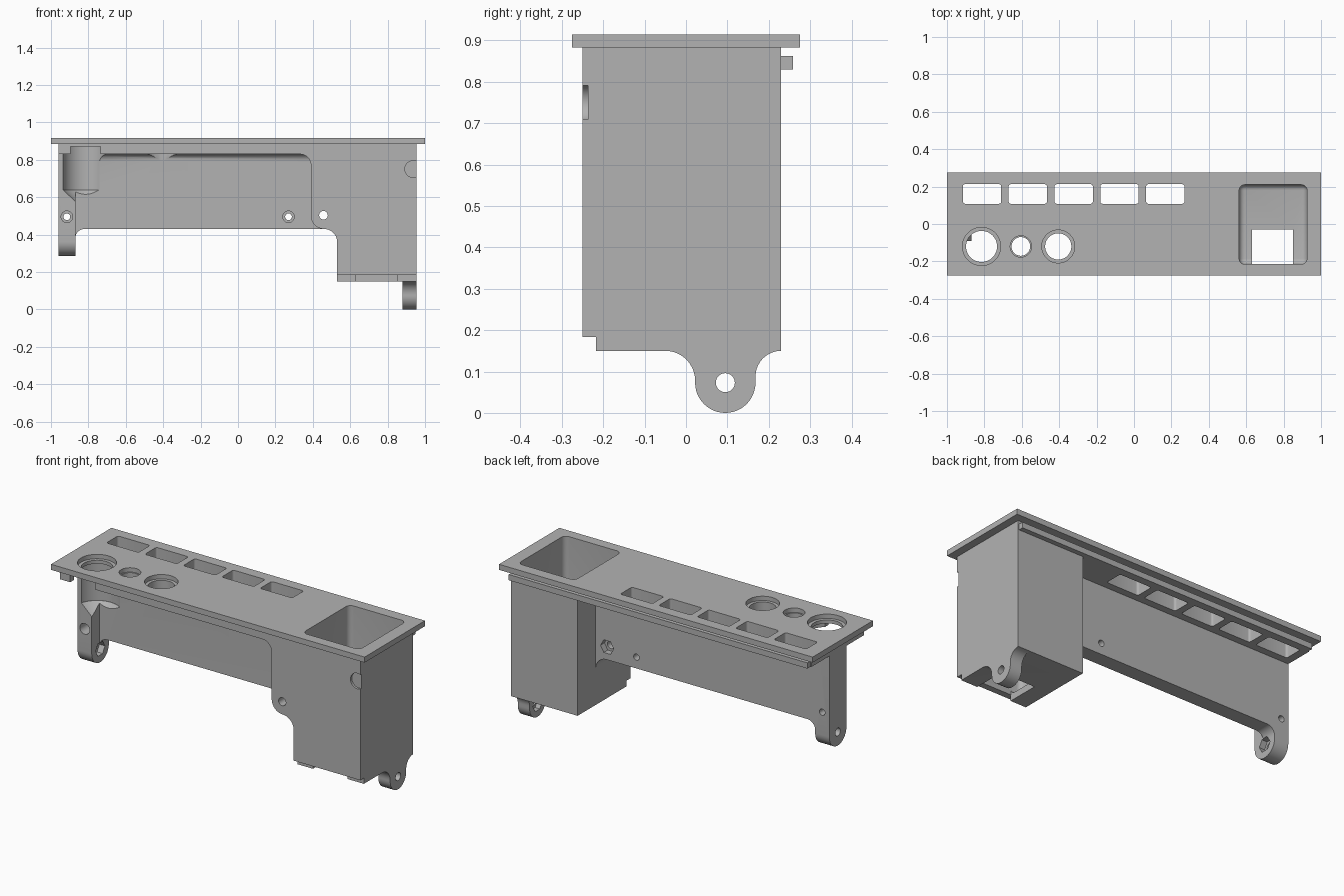
import bpy, bmesh, math
from mathutils import Vector

old = bpy.data.objects.get("Cube")
if old:
    bpy.data.objects.remove(old, do_unlink=True)

grey = bpy.data.materials.new("plain grey")
grey.use_nodes = True
grey.diffuse_color = (0.45, 0.45, 0.45, 1)
grey.node_tree.nodes["Principled BSDF"].inputs["Base Color"].default_value = (0.45, 0.45, 0.45, 1)


def finish(bm, name):
    bmesh.ops.recalc_face_normals(bm, faces=bm.faces[:])
    mesh = bpy.data.meshes.new(name)
    bm.to_mesh(mesh)
    bm.free()
    mesh.materials.append(grey)
    ob = bpy.data.objects.new(name, mesh)
    bpy.context.collection.objects.link(ob)
    return ob


def prism(name, axis, pts, a, b):
    """Extrude a 2D profile along an axis from a to b."""
    place = {"x": lambda p, t: (t, p[0], p[1]),
             "y": lambda p, t: (p[0], t, p[1]),
             "z": lambda p, t: (p[0], p[1], t)}[axis]
    bm = bmesh.new()
    face = bm.faces.new([bm.verts.new(place(p, a)) for p in pts])
    ext = bmesh.ops.extrude_face_region(bm, geom=[face])
    shift = Vector(place((0, 0), b - a))
    bmesh.ops.translate(bm, vec=shift, verts=[g for g in ext["geom"] if isinstance(g, bmesh.types.BMVert)])
    return finish(bm, name)


def arc(cx, cy, r, start, end, n=10):
    angles = [math.radians(start + (end - start) * i / n) for i in range(n + 1)]
    return [(cx + r * math.cos(t), cy + r * math.sin(t)) for t in angles]


def disc(axis, cx, cy, r, a, b, n=40):
    return prism("round", axis, arc(cx, cy, r, 0, 360, n)[:-1], a, b)


def block(name, x0, x1, y0, y1, z0, z1, bevel=0):
    bm = bmesh.new()
    bmesh.ops.create_cube(bm, size=1)
    for v in bm.verts:
        v.co = ((x0 + x1) / 2 + v.co.x * (x1 - x0),
                (y0 + y1) / 2 + v.co.y * (y1 - y0),
                (z0 + z1) / 2 + v.co.z * (z1 - z0))
    if bevel:
        bmesh.ops.bevel(bm, geom=bm.edges[:], offset=bevel, segments=5, profile=0.5, affect="EDGES")
    return finish(bm, name)


def slot(x0, x1, y0, y1, r, a, b):
    pts = (arc(x1 - r, y1 - r, r, 0, 90, 4) + arc(x0 + r, y1 - r, r, 90, 180, 4)
           + arc(x0 + r, y0 + r, r, 180, 270, 4) + arc(x1 - r, y0 + r, r, 270, 360, 4))
    return prism("slot", "z", pts, a, b)


def combine(target, tool, how):
    mod = target.modifiers.new("bool", "BOOLEAN")
    mod.operation, mod.solver, mod.object = how, "EXACT", tool
    bpy.context.view_layer.objects.active = target
    bpy.ops.object.modifier_apply(modifier=mod.name)
    bpy.data.objects.remove(tool, do_unlink=True)


# Top plate, under-slab and back rail
body = block("panel_housing", -1, 1, -0.275, 0.275, 0.883, 0.915)
parts = [block("slab", -0.96, 0.955, -0.25, 0.23, 0.83, 0.9),
         block("rail", -0.955, 0.95, 0.2, 0.258, 0.83, 0.863)]

# Deep storage box
parts.append(block("box", 0.53, 0.955, -0.25, 0.23, 0.15, 0.89))

# Long hanging wall, with a fillet to the slab above it
wall = [(-0.9, 0.87), (-0.9, 0.38)] + arc(-0.82, 0.38, 0.05, 180, 90) + [(0.6, 0.43), (0.6, 0.87)]
parts.append(prism("wall", "y", wall, -0.02, 0.066))
fillet = [(0.02, 0.79)] + arc(-0.06, 0.79, 0.04, 0, 90, 6) + [(-0.06, 0.85), (0.02, 0.85)]
parts.append(prism("fillet", "x", fillet, -0.9, 0.42))

# Solid shoulder between wall and box
shoulder = ([(0.6, 0.87), (0.33, 0.87)] + arc(0.33, 0.77, 0.06, 90, 0)
            + arc(0.46, 0.5, 0.07, 180, 270) + arc(0.46, 0.36, 0.07, 90, 0)[1:] + [(0.6, 0.36)])
parts.append(prism("shoulder", "y", shoulder, -0.25, 0.066))

# Mounting column on one end and lug under the box
column = [(0.066, 0.87), (-0.09, 0.87)] + arc(-0.012, 0.363, 0.078, 180, 360, 20)
parts.append(prism("column", "x", column, -0.96, -0.87))
lug = ([(0.23, 0.2), (-0.05, 0.2)] + arc(-0.05, 0.078, 0.072, 90, 0)
       + arc(0.095, 0.073, 0.073, 180, 360, 24) + arc(0.23, 0.088, 0.062, 180, 90))
parts.append(prism("lug", "x", lug, 0.88, 0.955))

for part in parts:
    combine(body, part, "UNION")

# Row of rectangular slots
cuts = [slot(-0.915 + 0.245 * i, -0.71 + 0.245 * i, 0.108, 0.213, 0.012, 0.7, 1) for i in range(5)]

# Round instrument holes with counterbores
for x, outer, inner in ((-0.815, 0.102, 0.083), (-0.605, 0.057, 0.05), (-0.405, 0.088, 0.07)):
    cuts.append(disc("z", x, -0.12, inner, 0.7, 1, 48))
    cuts.append(disc("z", x, -0.12, outer, 0.89, 1, 48))

# Clearance scoops below the large holes
scoop = bmesh.new()
bmesh.ops.create_cone(scoop, cap_ends=True, segments=48, radius1=0.025, radius2=0.125, depth=0.1)
bmesh.ops.translate(scoop, vec=(-0.815, -0.12, 0.59), verts=scoop.verts[:])
cuts += [finish(scoop, "scoop"), disc("z", -0.815, -0.12, 0.125, 0.639, 0.87, 48),
         disc("z", -0.405, -0.12, 0.1, 0.76, 0.835, 48),
         block("notch", -0.895, -0.735, -0.3, -0.12, 0.8, 0.87)]

# Storage pocket, floor window and front step
cuts += [block("pocket", 0.562, 0.925, -0.215, 0.21, 0.188, 1, 0.03),
         block("window", 0.63, 0.85, -0.213, -0.03, 0.1, 0.3),
         block("window_front", 0.63, 0.85, -0.3, -0.03, 0.1, 0.183),
         block("step", 0.5, 1, -0.3, -0.217, 0.1, 0.183)]

# Shallow round recess at the box corner
cuts.append(disc("y", 0.937, 0.75, 0.045, -0.3, -0.237))

# Screw holes through the wall, with nut pocket behind the shoulder
for x in (-0.915, 0.27):
    cuts.append(disc("y", x, 0.495, 0.018, -0.3, 0.3, 24))
    cuts.append(disc("y", x, 0.495, 0.031, -0.3, 0.0, 24))
cuts += [disc("y", 0.457, 0.503, 0.023, -0.3, 0.3, 24), disc("y", 0.457, 0.503, 0.042, 0.03, 0.2, 6)]

# Lug bolt holes with hexagonal nut pockets on the inner faces
cuts += [disc("x", -0.012, 0.363, 0.023, -1.1, -0.8, 24), disc("x", -0.012, 0.363, 0.042, -0.905, -0.8, 6),
         disc("x", 0.095, 0.073, 0.023, 0.8, 1.1, 24), disc("x", 0.095, 0.073, 0.042, 0.86, 0.91, 6)]

for cutter in cuts:
    combine(body, cutter, "DIFFERENCE")

# Clean coplanar seams and keep sharp edges
bm = bmesh.new()
bm.from_mesh(body.data)
bmesh.ops.remove_doubles(bm, verts=bm.verts[:], dist=0.0001)
bmesh.ops.dissolve_limit(bm, angle_limit=0.01, verts=bm.verts[:], edges=bm.edges[:])
for f in bm.faces:
    f.material_index = 0
bm.to_mesh(body.data)
bm.free()
body.data.materials.clear()
body.data.materials.append(grey)
bpy.ops.object.select_all(action="DESELECT")
body.select_set(True)
bpy.context.view_layer.objects.active = body
bpy.ops.object.shade_smooth_by_angle(angle=math.radians(30))
